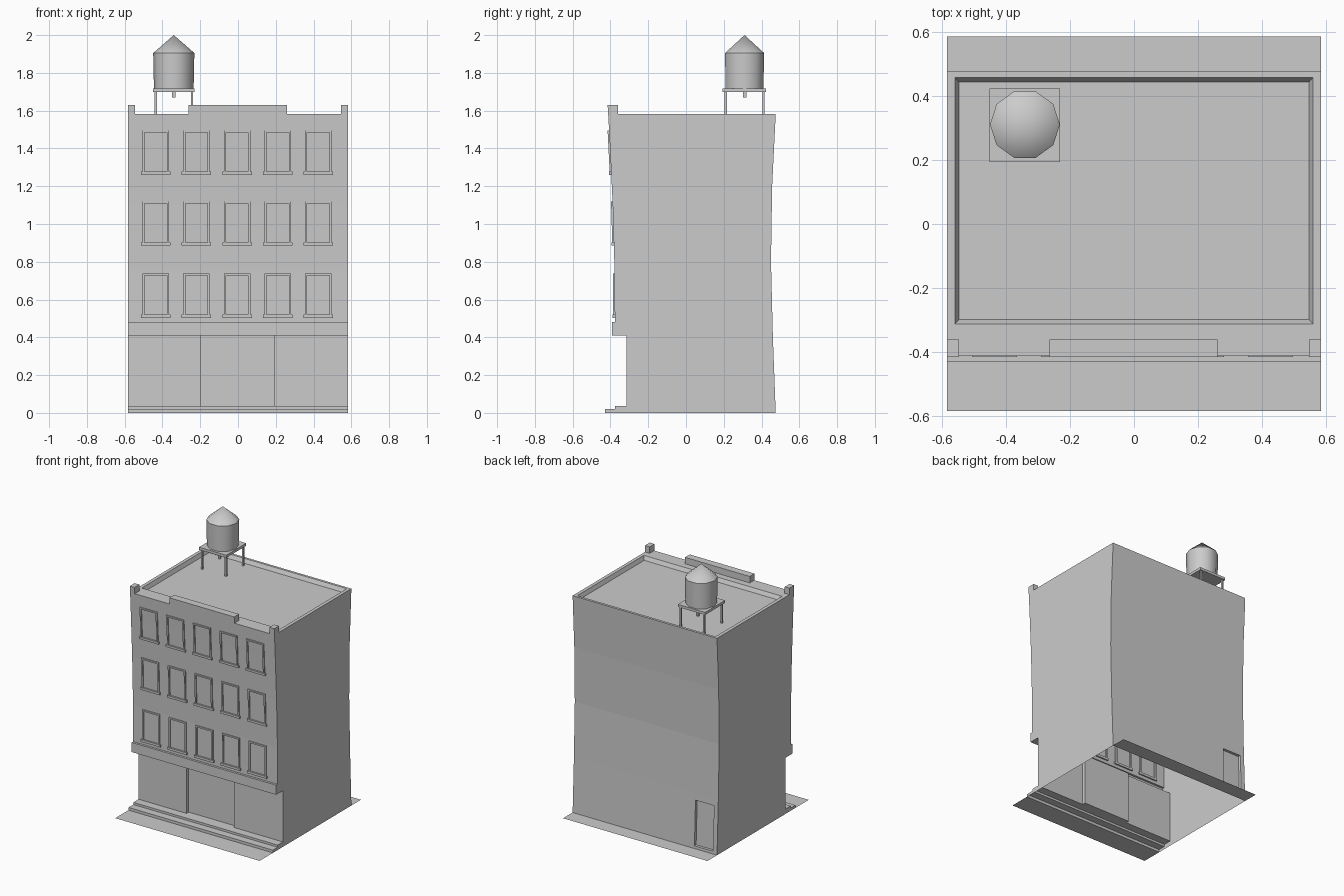
import bpy, bmesh, math

if "Cube" in bpy.data.objects:
    bpy.data.objects.remove(bpy.data.objects["Cube"])

W = 0.583  # half width of the building

def make(name, bm, smooth=False):
    bmesh.ops.remove_doubles(bm, verts=bm.verts, dist=1e-5)
    bmesh.ops.recalc_face_normals(bm, faces=bm.faces)
    me = bpy.data.meshes.new(name)
    bm.to_mesh(me)
    bm.free()
    ob = bpy.data.objects.new(name, me)
    bpy.context.collection.objects.link(ob)
    if smooth:
        bpy.ops.object.select_all(action='DESELECT')
        ob.select_set(True)
        bpy.context.view_layer.objects.active = ob
        bpy.ops.object.shade_smooth_by_angle(angle=math.radians(40))
    return ob

def face(bm, pts):
    return bm.faces.new([bm.verts.new(p) for p in pts])

def slanted_box(bm, x0, x1, z0, z1, lo, hi):
    """Box whose y range (front, back) differs at its bottom (lo) and top (hi)."""
    v = [bm.verts.new((x, y, z)) for z, ys in ((z0, lo), (z1, hi))
         for x, y in ((x0, ys[0]), (x1, ys[0]), (x1, ys[1]), (x0, ys[1]))]
    for f in ((3, 2, 1, 0), (4, 5, 6, 7), (0, 1, 5, 4), (1, 2, 6, 5), (2, 3, 7, 6), (3, 0, 4, 7)):
        bm.faces.new([v[i] for i in f])

def box(bm, x0, x1, y0, y1, z0, z1):
    slanted_box(bm, x0, x1, z0, z1, (y0, y1), (y0, y1))

def wall(bm, a, b, hole=None):
    """Wall strip across the width between profile points; hole = x0, x1, t0, t1, y depth."""
    def P(x, t, d=0):
        return (x, a[0] + (b[0] - a[0]) * t + d, a[1] + (b[1] - a[1]) * t)
    def patch(x0, x1, t0, t1, d=0):
        if x1 - x0 > 1e-6 and t1 - t0 > 1e-6:
            face(bm, [P(x0, t0, d), P(x1, t0, d), P(x1, t1, d), P(x0, t1, d)])
    if not hole:
        return patch(-W, W, 0, 1)
    x0, x1, t0, t1, d = hole
    patch(-W, x0, 0, 1)
    patch(x1, W, 0, 1)
    patch(x0, x1, 0, t0)
    patch(x0, x1, t1, 1)
    patch(x0, x1, t0, t1, d)
    ring = [(x0, t0), (x1, t0), (x1, t1), (x0, t1)]
    for (xa, ta), (xb, tb) in zip(ring, ring[1:] + ring[:1]):
        face(bm, [P(xa, ta), P(xb, tb), P(xb, tb, d), P(xa, ta, d)])

# Building shell: side profile (y, z) from the front step over the roof to the back
front = [(-0.43, 0), (-0.43, 0.02), (-0.375, 0.02), (-0.375, 0.036), (-0.315, 0.036),
         (-0.315, 0.41), (-0.393, 0.41), (-0.393, 0.48), (-0.377, 0.48)]
facade = [(-0.377, 0.48), (-0.378, 0.75), (-0.388, 1.1), (-0.402, 1.4), (-0.412, 1.583)]
back = [(0.475, 1.583), (0.456, 1.2), (0.45, 0.8), (0.46, 0.4), (0.475, 0)]
profile = front + facade[1:] + back
bm = bmesh.new()
shop, door, top = 4, len(profile) - 2, len(profile) - 6
for i in range(len(profile) - 1):
    if i == top:
        continue
    hole = None
    if i == shop:
        hole = (-0.195, 0.19, 0, 1, 0.025)
    if i == door:
        hole = (-0.55, -0.40, 0.13, 0.95, -0.02)
    wall(bm, profile[i], profile[i + 1], hole)
for x in (-W, W):
    face(bm, [(x, y, z) for y, z in profile])

# Parapet and sunken roof
def ring(x, y0, y1, z):
    return [(-x, y0, z), (x, y0, z), (x, y1, z), (-x, y1, z)]
rings = [ring(W, -0.412, 0.475, 1.583), ring(0.558, -0.312, 0.457, 1.583),
         ring(0.546, -0.298, 0.443, 1.555)]
for r, s in zip(rings, rings[1:]):
    for i in range(4):
        j = (i + 1) % 4
        face(bm, [r[i], r[j], s[j], s[i]])
face(bm, rings[-1])
make("building_shell", bm)

# Raised blocks on the front parapet
bm = bmesh.new()
for x0, x1 in ((-W, -0.545), (-0.263, 0.26), (0.545, W)):
    slanted_box(bm, x0, x1, 1.575, 1.63, (-0.412, -0.36), (-0.415, -0.36))
make("parapet_blocks", bm)

# Windows: thin frames on the leaning facade, each with a sill
def facade_y(z):
    for (ya, za), (yb, zb) in zip(facade, facade[1:]):
        if za <= z <= zb:
            return ya + (yb - ya) * (z - za) / (zb - za)

def strip(bm, x0, x1, z0, z1, out):
    lo, hi = facade_y(z0), facade_y(z1)
    slanted_box(bm, x0, x1, z0, z1, (lo - out, lo + 0.01), (hi - out, hi + 0.01))

frames, sills = bmesh.new(), bmesh.new()
for z0 in (0.503, 0.885, 1.26):
    for k in range(-2, 3):
        c = -0.005 + 0.215 * k
        z1 = z0 + 0.235
        strip(frames, c - 0.07, c - 0.059, z0 + 0.015, z1, 0.008)
        strip(frames, c + 0.059, c + 0.07, z0 + 0.015, z1, 0.008)
        strip(frames, c - 0.059, c + 0.059, z1 - 0.011, z1, 0.008)
        strip(sills, c - 0.078, c + 0.078, z0, z0 + 0.017, 0.012)
make("window_frames", frames)
make("window_sills", sills)

# Pavement strips in front and behind
bm = bmesh.new()
for y0, y1 in ((-0.583, -0.43), (0.475, 0.585)):
    face(bm, [(-W, y0, 0), (W, y0, 0), (W, y1, 0), (-W, y1, 0)])
ob = make("pavement", bm)

# Water tank: ten-sided drum with conical cap, lathed
cx, cy = -0.34, 0.31
bm = bmesh.new()
N = 10
def circle(r, z):
    return [(cx + r * math.cos(2 * math.pi * i / N), cy + r * math.sin(2 * math.pi * i / N), z)
            for i in range(N)]
lo, hi = circle(0.105, 1.715), circle(0.109, 1.905)
for i in range(N):
    j = (i + 1) % N
    face(bm, [lo[i], lo[j], hi[j], hi[i]])
    face(bm, [hi[i], hi[j], (cx, cy, 2.0)])
face(bm, lo[::-1])
make("water_tank", bm, smooth=True)

# Tank platform, legs and outlet pipe
bm = bmesh.new()
box(bm, cx - 0.11, cx + 0.11, cy - 0.117, cy + 0.113, 1.698, 1.717)
make("tank_platform", bm)
bm = bmesh.new()
for sx in (-1, 1):
    for sy in (-1, 1):
        x, y = cx + sx * 0.096, cy + sy * 0.1
        box(bm, x - 0.006, x + 0.006, y - 0.006, y + 0.006, 1.555, 1.70)
make("tank_legs", bm)
bm = bmesh.new()
box(bm, cx - 0.009, cx + 0.009, cy - 0.009, cy + 0.009, 1.67, 1.70)
make("tank_pipe", bm)
